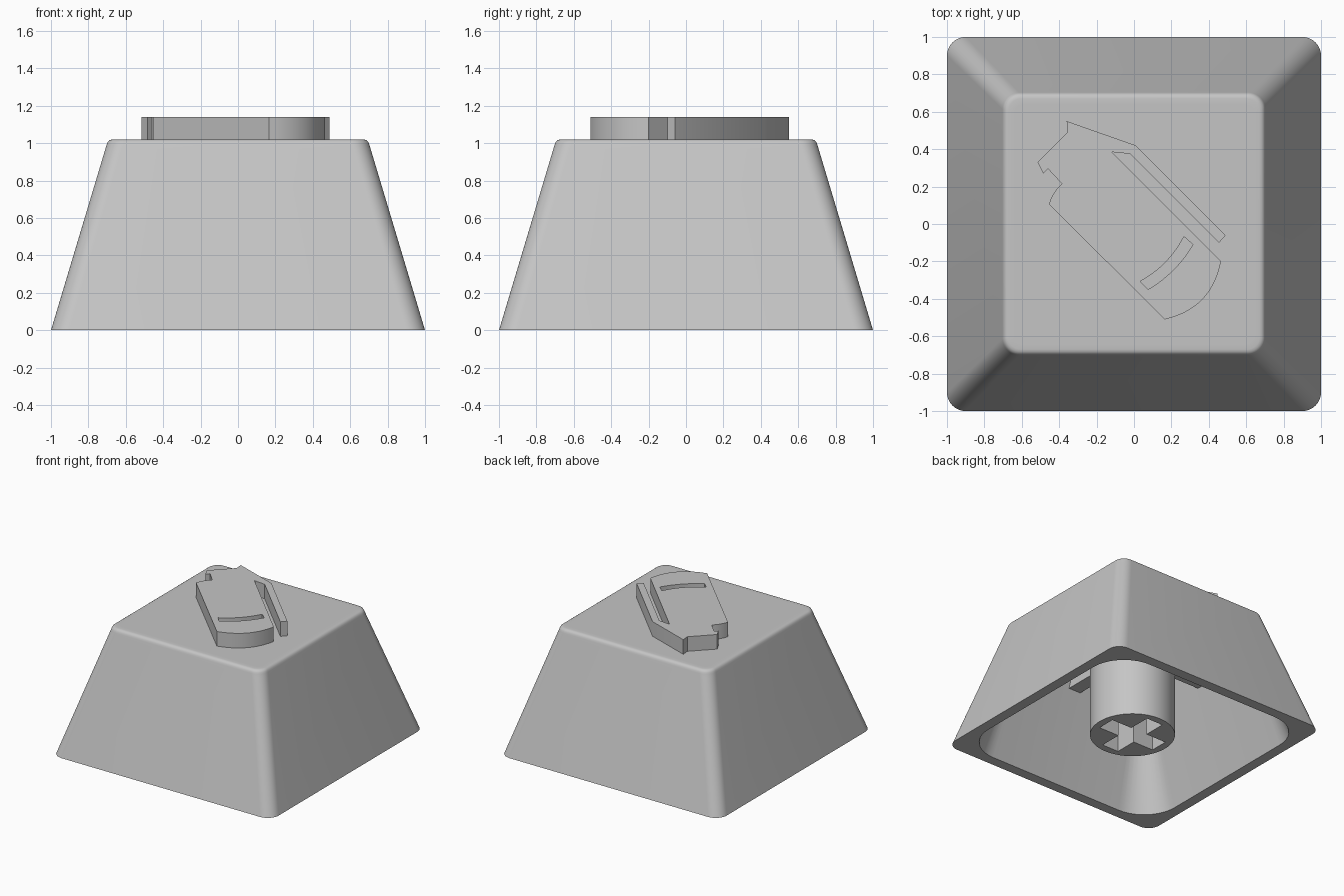
import bpy
import bmesh
import math
from mathutils import Vector

cube = bpy.data.objects.get("Cube")
if cube:
    bpy.data.objects.remove(cube, do_unlink=True)

grey = bpy.data.materials.new("light_grey_plastic")
grey.use_nodes = True
grey.diffuse_color = (0.56, 0.56, 0.56, 1)
grey.node_tree.nodes["Principled BSDF"].inputs["Base Color"].default_value = grey.diffuse_color


def finish(obj):
    """Weld, fix normals, shade smooth with sharp edges, assign the material."""
    bm = bmesh.new()
    bm.from_mesh(obj.data)
    bmesh.ops.remove_doubles(bm, verts=bm.verts, dist=1e-5)
    bmesh.ops.recalc_face_normals(bm, faces=bm.faces)
    bm.to_mesh(obj.data)
    bm.free()
    obj.data.materials.clear()
    obj.data.materials.append(grey)
    bpy.ops.object.select_all(action='DESELECT')
    obj.select_set(True)
    bpy.context.view_layer.objects.active = obj
    bpy.ops.object.shade_smooth_by_angle(angle=math.radians(30))


def rounded_square(half, radius, steps=10):
    pts = []
    for corner in range(4):
        mid = math.radians(45 + 90 * corner)
        cx = math.copysign(half - radius, math.cos(mid))
        cy = math.copysign(half - radius, math.sin(mid))
        for i in range(steps + 1):
            a = math.radians(90 * corner + 90 * i / steps)
            pts.append((cx + radius * math.cos(a), cy + radius * math.sin(a)))
    return pts


def loft(name, sections):
    """Skin through rounded squares given as (half width, corner radius, height)."""
    bm = bmesh.new()
    rings = [[bm.verts.new((x, y, z)) for x, y in rounded_square(h, r)]
             for h, r, z in sections]
    for low, high in zip(rings, rings[1:]):
        for i in range(len(low)):
            j = (i + 1) % len(low)
            bm.faces.new((low[i], low[j], high[j], high[i]))
    bm.faces.new(rings[0])
    bm.faces.new(rings[-1])
    mesh = bpy.data.meshes.new(name)
    bm.to_mesh(mesh)
    bm.free()
    obj = bpy.data.objects.new(name, mesh)
    bpy.context.collection.objects.link(obj)
    finish(obj)


def prism(name, outlines, bottom, top, x=0):
    """Extrude closed outlines upward; inner outlines become holes."""
    curve = bpy.data.curves.new(name, 'CURVE')
    curve.dimensions = '2D'
    curve.fill_mode = 'BOTH'
    curve.extrude = (top - bottom) / 2
    for pts in outlines:
        spline = curve.splines.new('POLY')
        spline.points.add(len(pts) - 1)
        for p, (px, py) in zip(spline.points, pts):
            p.co = (px, py, 0, 1)
        spline.use_cyclic_u = True
    obj = bpy.data.objects.new(name, curve)
    bpy.context.collection.objects.link(obj)
    obj.location = (x, 0, (top + bottom) / 2)
    bpy.ops.object.select_all(action='DESELECT')
    obj.select_set(True)
    bpy.context.view_layer.objects.active = obj
    bpy.ops.object.convert(target='MESH')
    finish(bpy.context.view_layer.objects.active)


def bow(a, b, bulge, steps=14):
    """Shallow arc from a to b, bulging to the right of the direction of travel."""
    a, b = Vector(a), Vector(b)
    d = (b - a).normalized()
    side = Vector((d.y, -d.x))
    return [tuple(a.lerp(b, i / steps) + side * bulge * 4 * (i / steps) * (1 - i / steps))
            for i in range(steps + 1)]


def circle(radius, count=64):
    return [(radius * math.cos(math.tau * i / count), radius * math.sin(math.tau * i / count))
            for i in range(count)]


def cross(length, width):
    arm = [(length, -width), (length, width), (width, width)]
    pts = []
    for _ in range(4):
        pts += arm
        arm = [(-y, x) for x, y in arm]
    return pts


# Hollow cap: ceiling, inner wall, rim, outer wall, narrow soft top edge, flat top
loft("key_shell", [
    (0.58, 0.06, 0.87), (0.62, 0.08, 0.87), (0.915, 0.30, 0),
    (1.0, 0.10, 0), (0.709, 0.09, 0.97), (0.703, 0.09, 0.99), (0.699, 0.087, 1.002),
    (0.692, 0.082, 1.012), (0.682, 0.075, 1.018), (0.670, 0.065, 1.02), (0.64, 0.045, 1.02)])

# Mounting stem with a cross-shaped socket, and ribs under the ceiling
prism("stem_socket", [circle(0.32), cross(0.26, 0.075)], 0.015, 0.45, 0.015)
prism("stem_upper", [circle(0.32)], 0.45, 0.9, 0.015)
prism("support_ribs", [cross(0.69, 0.055)], 0.7, 0.9, 0.015)

# Raised relief on the top face, with a curved slot
relief = [(-0.36, 0.55), (0.01, 0.42), (0.49, -0.06), (0.455, -0.10), (-0.02, 0.375),
          (-0.12, 0.385)]
relief += bow((0.465, -0.20), (0.165, -0.51), -0.07)
relief += bow((-0.455, 0.105), (-0.385, 0.215), -0.01, 6)
relief += [(-0.46, 0.295), (-0.485, 0.27), (-0.515, 0.33), (-0.355, 0.49)]
slot = bow((0.267, -0.067), (0.032, -0.307), -0.026) + bow((0.075, -0.35), (0.315, -0.11), 0.022)
prism("raised_relief", [relief, slot], 1.01, 1.14)
